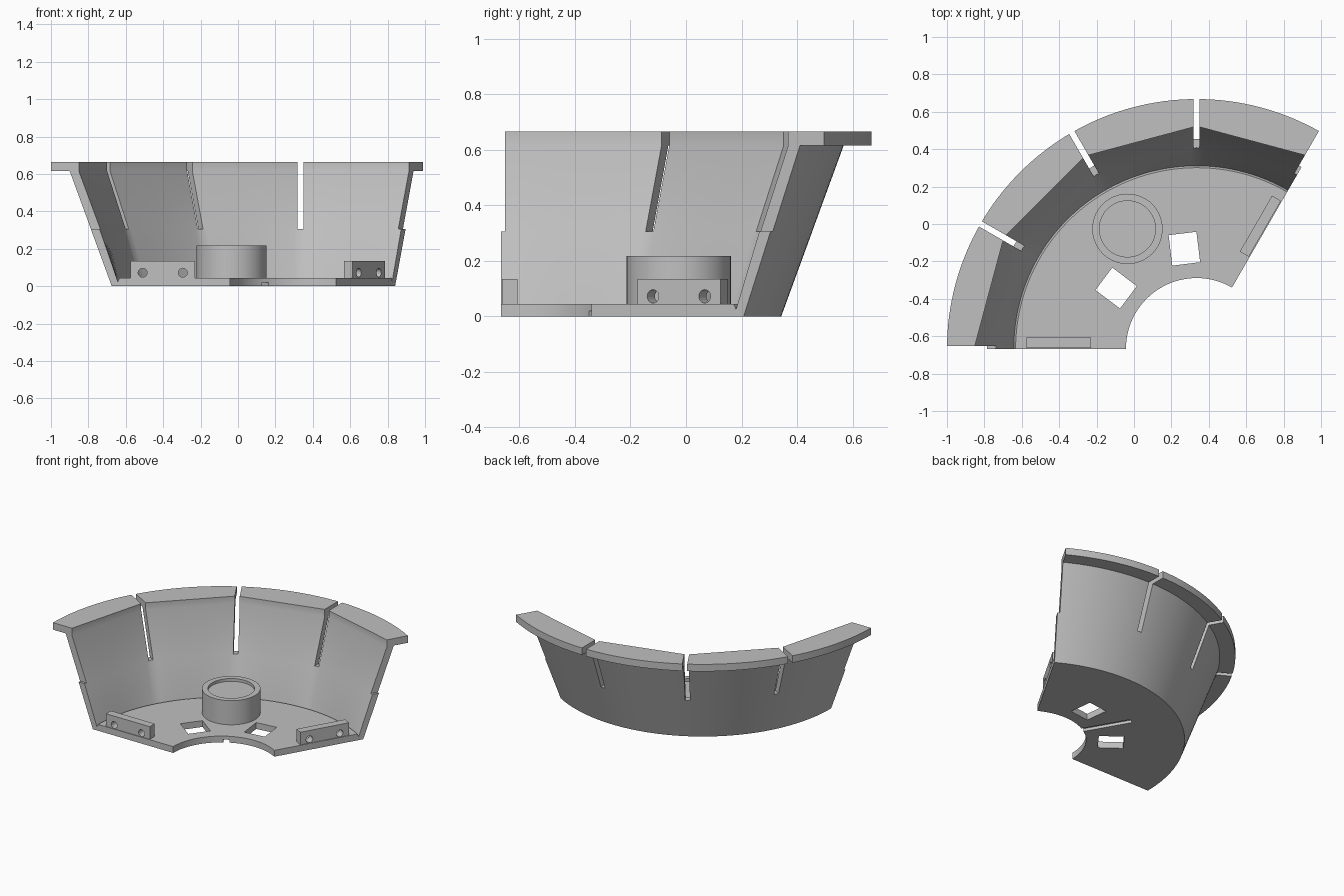
import bpy, bmesh, math
from mathutils import Matrix, Vector

if "Cube" in bpy.data.objects:
    bpy.data.objects.remove(bpy.data.objects["Cube"])

PIVOT = Vector((0.335, -0.667, 0))   # centre of the ring sector
START, END, SEGMENTS, STEPS = 60, 180, 4, 64

grey = bpy.data.materials.new("light_grey")
grey.use_nodes = True
color = (0.53, 0.53, 0.53, 1)
grey.diffuse_color = color
grey.node_tree.nodes["Principled BSDF"].inputs["Base Color"].default_value = color


def make_object(name, bm):
    bmesh.ops.recalc_face_normals(bm, faces=bm.faces)
    mesh = bpy.data.meshes.new(name)
    bm.to_mesh(mesh)
    bm.free()
    mesh.materials.append(grey)
    obj = bpy.data.objects.new(name, mesh)
    bpy.context.collection.objects.link(obj)
    return obj


def radial_frame(angle):
    """Local x points outward along the angle, local y along the tangent."""
    return Matrix.Translation(PIVOT) @ Matrix.Rotation(math.radians(angle), 4, "Z")


def add_box(bm, angle, r, t, z):
    size = Matrix.Diagonal((r[1] - r[0], t[1] - t[0], z[1] - z[0], 1))
    middle = Matrix.Translation((sum(r) / 2, sum(t) / 2, sum(z) / 2))
    bmesh.ops.create_cube(bm, size=1, matrix=radial_frame(angle) @ middle @ size)


def cut(obj, cutter_bm):
    cutter = make_object("cutter", cutter_bm)
    cutter.hide_render = True
    mod = obj.modifiers.new("cut", "BOOLEAN")
    mod.operation, mod.solver, mod.object = "DIFFERENCE", "EXACT", cutter
    bpy.context.view_layer.objects.active = obj
    bpy.ops.object.modifier_apply(modifier=mod.name)
    bpy.data.objects.remove(cutter)


def smooth(obj):
    bpy.ops.object.select_all(action="DESELECT")
    obj.select_set(True)
    bpy.context.view_layer.objects.active = obj
    bpy.ops.object.shade_smooth_by_angle(angle=math.radians(25))


def loft(bm, rings, closed):
    """Skin a list of closed vertex loops."""
    n = len(rings[0])
    pairs = list(zip(rings, rings[1:])) + ([(rings[-1], rings[0])] if closed else [])
    for a, b in pairs:
        for i in range(n):
            j = (i + 1) % n
            bm.faces.new((a[i], a[j], b[j], b[i]))
    if not closed:
        bm.faces.new(rings[0])
        bm.faces.new(rings[-1])


# Bowl sector: floor, sloped wall with flat inner facets, and rim flange
def bowl_profile(angle):
    width = (END - START) / SEGMENTS
    off = (angle - START) % width - width / 2
    flat = math.cos(math.radians(width / 2)) / math.cos(math.radians(off))
    return [(0.378, 0), (1.01, 0), (1.235, 0.615), (1.335, 0.615), (1.335, 0.665),
            (1.19 * flat, 0.665), (1.19 * flat, 0.615), (1.075 * flat, 0.305),
            (0.978, 0.025), (0.968, 0.045), (0.378, 0.045)]


bm = bmesh.new()
rings = []
for k in range(STEPS + 1):
    angle = START + (END - START) * k / STEPS
    frame = radial_frame(angle)
    rings.append([bm.verts.new(frame @ Vector((r, 0, z))) for r, z in bowl_profile(angle)])
loft(bm, rings, False)
bowl = make_object("bowl_sector", bm)

# Slots between wall segments, square floor holes and the groove underneath
bm = bmesh.new()
for k in range(SEGMENTS + 1):
    add_box(bm, START + 30 * k, (0.9, 1.5), (-0.016, 0.016), (0.306, 0.8))
for angle in (97, 143):
    add_box(bm, angle, (0.457, 0.621), (-0.075, 0.075), (-0.1, 0.15))
add_box(bm, 120, (0.3, 0.71), (-0.02, 0.02), (-0.1, 0.02))
cut(bowl, bm)
smooth(bowl)

# Mounting blocks at both ends, each with two cross holes
for name, angle, side in (("left_mount_block", START, 1), ("right_mount_block", END, -1)):
    bm = bmesh.new()
    add_box(bm, angle, (0.565, 0.91), sorted((side * 0.005, side * 0.06)), (0.04, 0.135))
    block = make_object(name, bm)
    bm = bmesh.new()
    for r in (0.63, 0.845):
        place = Matrix.Translation((r, 0, 0.072)) @ Matrix.Rotation(math.pi / 2, 4, "X")
        bmesh.ops.create_cone(bm, cap_ends=True, segments=24, radius1=0.024, radius2=0.024,
                              depth=0.3, matrix=radial_frame(angle) @ place)
    cut(block, bm)
    smooth(block)

# Round boss with a shallow recess on top
bm = bmesh.new()
hub = radial_frame(120) @ Matrix.Translation((0.74, 0, 0))
rings = []
for k in range(64):
    spin = hub @ Matrix.Rotation(math.tau * k / 64, 4, "Z")
    rings.append([bm.verts.new(spin @ Vector((r, 0, z))) for r, z in
                  ((0.001, 0.04), (0.188, 0.04), (0.188, 0.217), (0.15, 0.217),
                   (0.15, 0.197), (0.001, 0.197))])
loft(bm, rings, True)
smooth(make_object("round_boss", bm))
